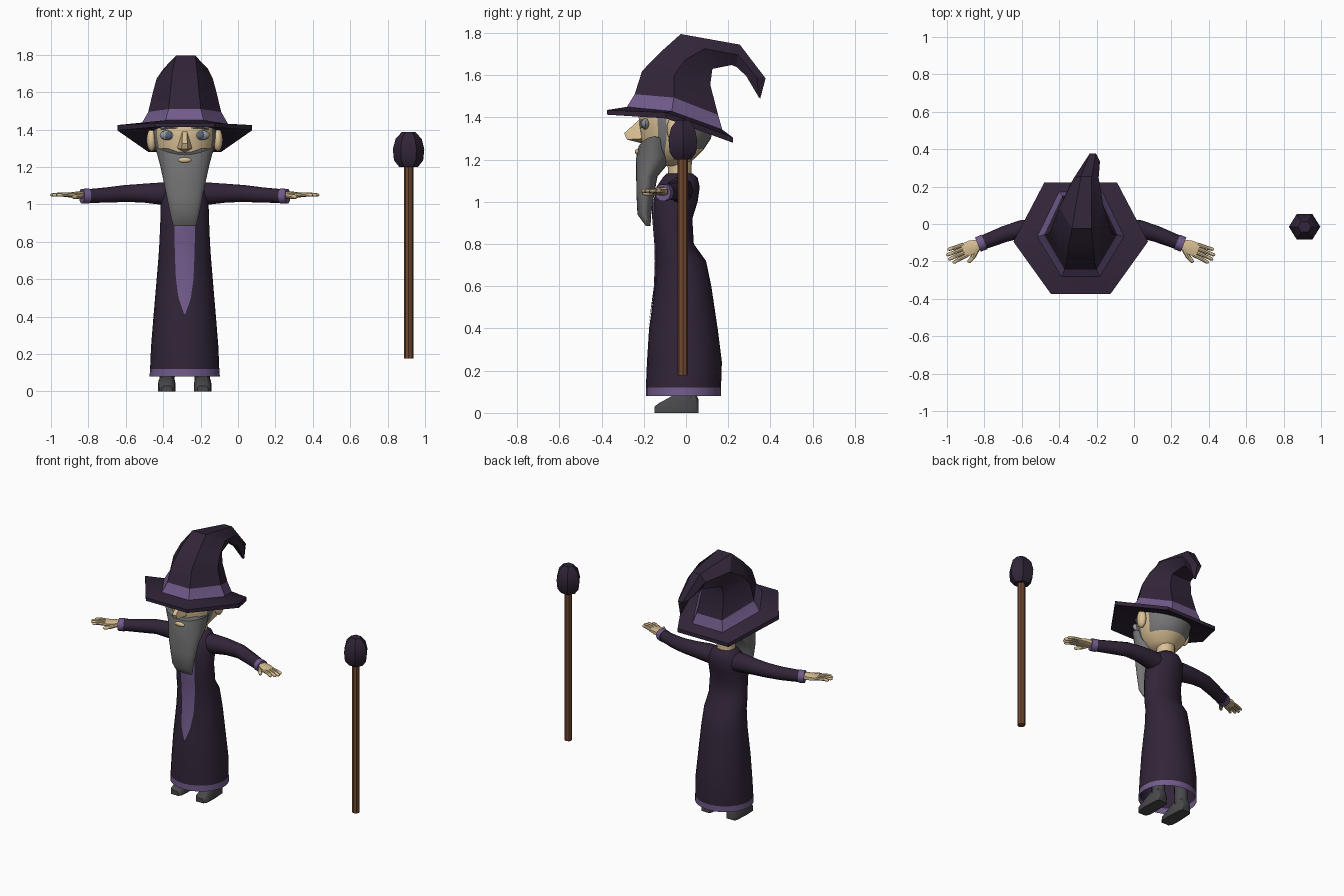
import bpy, bmesh, math
from mathutils import Vector

if "Cube" in bpy.data.objects:
    bpy.data.objects.remove(bpy.data.objects["Cube"])

CX = -0.285  # centre line of the figure


def mat(name, r, g, b):
    m = bpy.data.materials.new(name)
    m.diffuse_color = (r, g, b, 1)
    m.use_nodes = True
    m.node_tree.nodes["Principled BSDF"].inputs["Base Color"].default_value = m.diffuse_color
    return m


ROBE = mat("dark purple cloth", .031, .018, .039)
TRIM = mat("lilac trim", .165, .105, .26)
SKIN = mat("skin", .70, .53, .30)
GREY = mat("grey hair", .18, .18, .185)
BOOT = mat("dark grey leather", .065, .065, .07)
WOOD = mat("brown wood", .16, .065, .028)
EYE = mat("eye pale", .32, .33, .36)
IRIS = mat("eye slate", .10, .13, .19)


def finish(name, bm, mats, rule=None, smooth=40):
    bmesh.ops.recalc_face_normals(bm, faces=bm.faces[:])
    if rule:
        for f in bm.faces:
            f.material_index = rule(f.calc_center_median())
    me = bpy.data.meshes.new(name)
    bm.to_mesh(me)
    bm.free()
    for m in mats:
        me.materials.append(m)
    ob = bpy.data.objects.new(name, me)
    bpy.context.collection.objects.link(ob)
    if smooth:
        bpy.context.view_layer.objects.active = ob
        ob.select_set(True)
        bpy.ops.object.shade_smooth_by_angle(angle=math.radians(smooth))
        ob.select_set(False)
    return ob


def loft(rings, cap0=True, cap1=True):
    bm = bmesh.new()
    vs = [[bm.verts.new(p) for p in r] for r in rings]
    n = len(vs[0])
    for a, b in zip(vs, vs[1:]):
        for i in range(n):
            j = (i + 1) % n
            bm.faces.new((a[i], a[j], b[j], b[i]))
    if cap0:
        bm.faces.new(vs[0][::-1])
    if cap1:
        bm.faces.new(vs[-1])
    return bm


def oval(z, hw, yf, yb, n=24, cx=CX):
    """Level oval ring from half width, front y and back y."""
    c, r = (yf + yb) / 2, (yb - yf) / 2
    return [(cx + hw * math.cos(t), c + r * math.sin(t), z)
            for t in (2 * math.pi * i / n for i in range(n))]


def tube(path, n=10):
    """Round tube through (x, y, z, radius) points."""
    rings = []
    for i, p in enumerate(path):
        a, b = Vector(path[max(i - 1, 0)][:3]), Vector(path[min(i + 1, len(path) - 1)][:3])
        d = (b - a).normalized()
        u = d.cross(Vector((0, 0, 1)) if abs(d.z) < .9 else Vector((1, 0, 0))).normalized()
        v = d.cross(u)
        rings.append([Vector(p[:3]) + p[3] * (u * math.cos(t) + v * math.sin(t))
                      for t in (2 * math.pi * k / n for k in range(n))])
    return loft(rings)


def ball(name, loc, size, m, seg=12):
    bm = bmesh.new()
    bmesh.ops.create_uvsphere(bm, u_segments=seg, v_segments=8, radius=1)
    bmesh.ops.scale(bm, vec=size, verts=bm.verts[:])
    bmesh.ops.translate(bm, vec=loc, verts=bm.verts[:])
    return finish(name, bm, [m])


def hull(name, pts, m, smooth=40):
    bm = bmesh.new()
    for p in pts:
        bm.verts.new(p)
    r = bmesh.ops.convex_hull(bm, input=bm.verts[:])
    loose = {g for g in r["geom_interior"] if isinstance(g, bmesh.types.BMVert)}
    bmesh.ops.delete(bm, geom=list(loose), context='VERTS')
    return finish(name, bm, [m], smooth=smooth)


# Robe, open at the hem
robe = [(.08, .188, -.19, .165), (.12, .185, -.19, .166), (.24, .18, -.185, .17),
        (.4, .167, -.175, .15), (.6, .15, -.147, .12), (.72, .14, -.143, .095),
        (.8, .135, -.145, .037), (.92, .13, -.155, .03), (1.0, .128, -.155, .055),
        (1.07, .122, -.14, .065), (1.115, .09, -.11, .055), (1.135, .06, -.09, .03)]
finish("robe", loft([oval(*r) for r in robe], cap0=False), [ROBE, TRIM],
       lambda c: int(c.z < .12))


def robe_front(x, z):
    for a, b in zip(robe, robe[1:]):
        if a[0] <= z <= b[0]:
            t = (z - a[0]) / (b[0] - a[0])
            hw, yf, yb = [a[k] + t * (b[k] - a[k]) for k in (1, 2, 3)]
            return (yf + yb) / 2 - (yb - yf) / 2 * math.sqrt(1 - (x / hw) ** 2)


# Pointed front panel laid on the robe
bm = bmesh.new()
rows = []
for z, w in [(.415, .003), (.46, .02), (.5, .033), (.6, .047), (.72, .052), (.8, .054), (.92, .056), (1.0, .056)]:
    rows.append([bm.verts.new((CX + x, robe_front(x, z) - .005, z))
                 for x in (-w, -w / 2, 0, w / 2, w)])
for a, b in zip(rows, rows[1:]):
    for i in range(4):
        bm.faces.new((a[i], a[i + 1], b[i + 1], b[i]))
finish("front_panel", bm, [TRIM])

# Neck and head, with hair at the back and sideburns
finish("neck", loft([oval(1.08, .068, -.09, .03, 12), oval(1.14, .06, -.085, .025, 12),
                     oval(1.22, .06, -.09, .03, 12)]), [SKIN])
head = [(1.17, .05, -.14, 0), (1.2, .1, -.18, .035), (1.25, .14, -.208, .085),
        (1.3, .16, -.215, .118), (1.36, .17, -.222, .13), (1.42, .17, -.225, .133),
        (1.46, .16, -.2, .12), (1.52, .11, -.14, .06)]
finish("head", loft([oval(*r) for r in head]), [SKIN, GREY],
       lambda c: int((c.y > 0 and c.z > 1.25) or (-.15 < c.y < -.09 and 1.2 < c.z < 1.45)))

# Nose and mouth
hull("nose", [(CX + x, y, z) for x, y, z in
              [(-.012, -.21, 1.4), (.012, -.21, 1.4), (-.042, -.2, 1.3), (.042, -.2, 1.3),
               (-.014, -.293, 1.325), (.014, -.293, 1.325), (-.017, -.28, 1.295),
               (.017, -.28, 1.295), (0, -.2, 1.275)]], SKIN)
ball("mouth", (CX, -.228, 1.237), (.036, .014, .015), SKIN)

# Beard: hangs from the jaw, its top edge rising towards the ears
beard = [(1.265, .158, -.224, -.08), (1.21, .132, -.236, -.06), (1.12, .112, -.236, -.135),
         (1.04, .096, -.235, -.15), (.94, .076, -.23, -.165), (.885, .062, -.19, -.168)]
rings = [oval(*r) for r in beard]
rings[0] = [(x, y, z + .045 * ((x - CX) / .158) ** 2) for x, y, z in rings[0]]
finish("beard", loft(rings), [GREY])

for s, side in ((-1, "left"), (1, "right")):
    X = lambda x: CX + s * x
    # Ear, eye and brow
    ball("ear_" + side, (X(.177), -.055, 1.345), (.027, .036, .062), SKIN)
    ball("eye_" + side, (X(.088), -.192, 1.37), (.046, .02, .027), EYE)
    ball("iris_" + side, (X(.085), -.206, 1.37), (.02, .01, .021), IRIS)
    hull("brow_" + side, [(X(x), y, z) for x, y0, z0 in ((.035, -.222, 1.405), (.09, -.207, 1.415), (.13, -.175, 1.4))
                          for y in (y0, y0 + .03) for z in (z0, z0 + .014)], GREY)

    # Sleeve and cuff
    finish("sleeve_" + side, tube([(X(.05), -.03, 1.05, .066), (X(.13), -.028, 1.058, .062),
                                   (X(.22), -.022, 1.06, .053), (X(.32), -.027, 1.058, .047),
                                   (X(.41), -.055, 1.05, .043), (X(.525), -.1, 1.044, .038)]), [ROBE])
    finish("cuff_" + side, tube([(X(.515), -.096, 1.044, .042), (X(.55), -.11, 1.044, .041)]), [TRIM])

    # Hand: palm, four fingers, thumb; d runs along the hand, n to its front
    def H(d, n, z=1.05):
        return (X(.55 + .92 * d - .39 * n), -.11 - .39 * d - .92 * n, z)
    hull("palm_" + side, [H(d, k * w, 1.05 + h) for d, w, t in ((-.01, .024, .02), (.035, .038, .017), (.085, .038, .01))
                          for k, h in ((-1, -t * .6), (-1, t * .6), (-.5, t), (.5, t), (1, t * .6), (1, -t * .6), (.5, -t), (-.5, -t))], SKIN)
    for i, (k, ln) in enumerate(((-.03, .16), (-.01, .178), (.01, .177), (.03, .162))):
        finish("finger_%d_%s" % (i + 1, side),
               tube([H(.07, k) + (.011,), H(.12, k * 1.1, 1.053) + (.0105,),
                     H(ln - .008, k * 1.25) + (.009,), H(ln, k * 1.27) + (.004,)], 8), [SKIN])
    finish("thumb_" + side, tube([H(.01, .018, 1.047) + (.015,), H(.045, .048, 1.042) + (.013,),
                                  H(.078, .065, 1.04) + (.01,), H(.085, .069, 1.04) + (.005,)], 8), [SKIN])

    # Leg and boot
    finish("leg_" + side, tube([(X(.095), .01, .05, .043), (X(.09), .01, .25, .045), (X(.08), 0, .55, .05)]), [BOOT])
    hull("boot_" + side, [(X(.096 + dx * w), y, z) for y, w, h in
                          ((-.15, .028, .03), (-.13, .042, .045), (-.065, .046, .075), (-.03, .043, .1), (.045, .04, .1), (.06, .03, .06))
                          for dx, z in ((-1, 0), (1, 0), (-1, h * .6), (1, h * .6), (-.6, h), (.6, h))], BOOT)


# Hat: six-sided rings; each has front (y, z), back (y, z), half width, x, side lift
def hat_ring(yf, zf, yb, zb, hw, cx=CX, lift=0, wide=.5):
    def at(k, t):
        return (cx + k * hw, yf + t * (yb - yf), zf + t * (zb - zf) + (lift if abs(k) == 1 else 0))
    return [at(1, .47), at(wide, 1), at(-wide, 1), at(-1, .47), at(-.44, 0), at(.44, 0)]


hat = [(-.25, 1.425, .14, 1.325, .2, CX, .02),
       (-.375, 1.413, .222, 1.28, .36, CX, .045, .54),
       (-.375, 1.435, .222, 1.305, .36, CX, .05, .54),
       (-.28, 1.45, .172, 1.342, .232, CX, .03),
       (-.243, 1.51, .152, 1.412, .195, CX, .03),
       (-.208, 1.62, .115, 1.555, .17, CX, .01),
       (-.12, 1.71, .125, 1.63, .15),
       (-.025, 1.795, .215, 1.648, .118, CX + .005),
       (.255, 1.745, .238, 1.64, .066, -.255),
       (.377, 1.585, .285, 1.597, .038, -.22),
       (.352, 1.49, .345, 1.495, .008, -.205)]
bm = loft([hat_ring(*h) for h in hat])
bm.faces.ensure_lookup_table()
for f in bm.faces[18:24]:
    f.material_index = 1
finish("hat", bm, [ROBE, TRIM], smooth=30)

# Staff with a six-sided knob
finish("staff_shaft", tube([(.912, -.015, .177, .025), (.912, -.015, 1.25, .025)], 8), [WOOD])
finish("staff_knob", loft([oval(z, r, -.015 - r * .93, -.015 + r * .93, 6, .912) for z, r in
                           ((1.2, .05), (1.235, .078), (1.295, .084), (1.35, .07), (1.387, .036))]),
       [ROBE], smooth=30)
